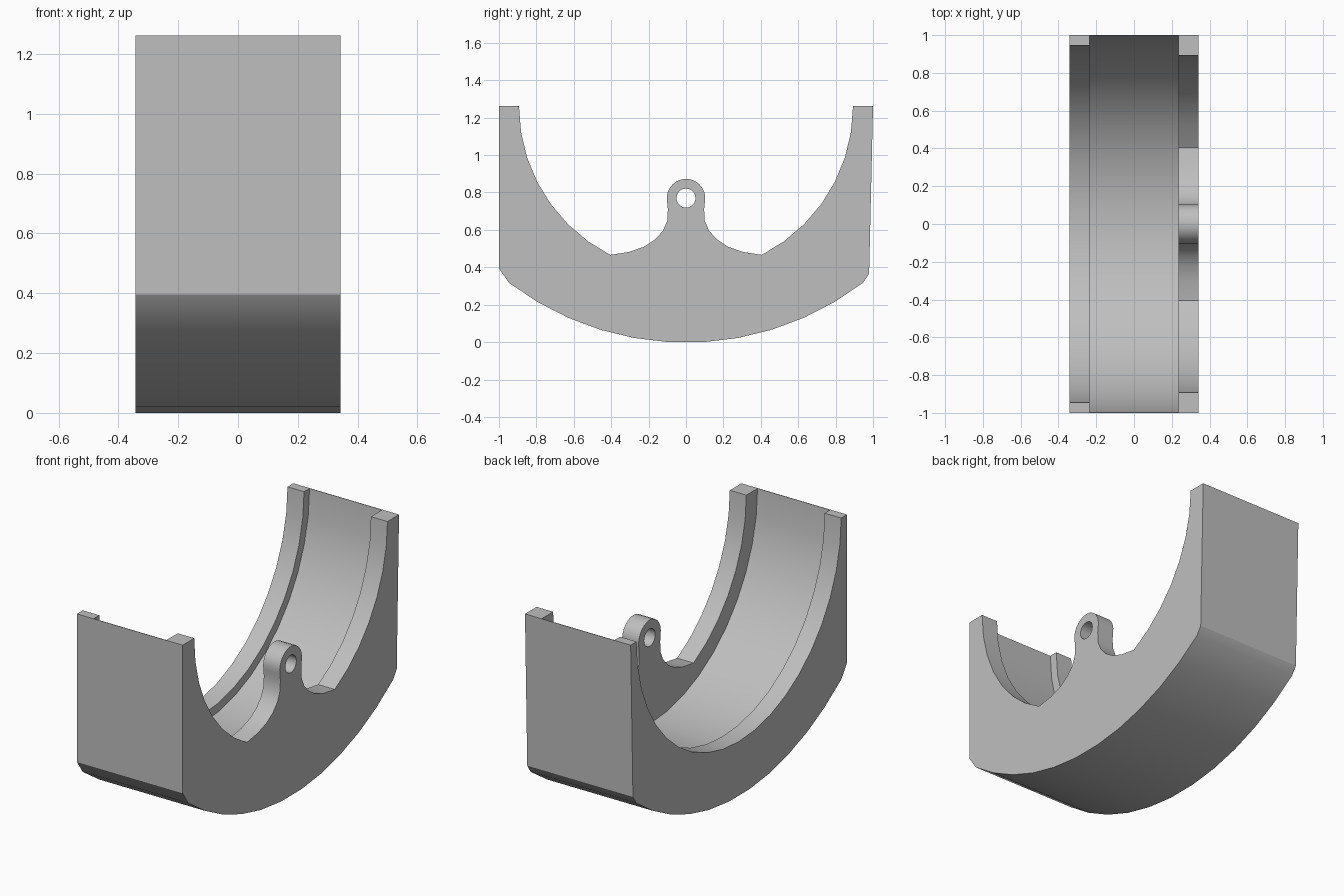
import bpy
import bmesh
from math import sin, cos, radians

if "Cube" in bpy.data.objects:
    bpy.data.objects.remove(bpy.data.objects["Cube"], do_unlink=True)

TOP = 1.262           # height of the open top, also the bore axis
HALF_W = 0.342        # half width of the cradle
WALL_X = 0.235        # inner face of the side walls

grey = bpy.data.materials.new("light_grey")
grey.use_nodes = True
colour = (0.52, 0.52, 0.52, 1)
grey.diffuse_color = colour
grey.node_tree.nodes["Principled BSDF"].inputs["Base Color"].default_value = colour


def arc(cy, cz, r, start, end, steps):
    """Points (y, z) on an arc; angles in degrees from +y towards +z."""
    angles = [radians(start + (end - start) * i / steps) for i in range(steps + 1)]
    return [(cy + r * cos(a), cz + r * sin(a)) for a in angles]


def outer_edge():
    """Outside of the cradle, from the front top round the belly to the back top."""
    r, half = 1.56, 37.4
    belly = arc(0, r * cos(radians(3.4)), r, -90 - half, -90 + half, 11)
    return [(-1, TOP), (-1, 0.395)] + belly + [(0.979, 0.366), (1, TOP)]


def slab(name, loops, x0, x1):
    """Fill the closed (y, z) loops, later loops being holes, and extrude along x."""
    bm = bmesh.new()
    edges = []
    for loop in loops:
        vs = [bm.verts.new((x0, y, z)) for y, z in loop]
        edges += [bm.edges.new((a, b)) for a, b in zip(vs, vs[1:] + vs[:1])]
    bmesh.ops.triangle_fill(bm, edges=edges, use_beauty=True)
    ext = bmesh.ops.extrude_face_region(bm, geom=bm.faces[:], use_keep_orig=True)
    moved = [g for g in ext["geom"] if isinstance(g, bmesh.types.BMVert)]
    bmesh.ops.translate(bm, verts=moved, vec=(x1 - x0, 0, 0))
    bmesh.ops.recalc_face_normals(bm, faces=bm.faces[:])
    mesh = bpy.data.meshes.new(name)
    bm.to_mesh(mesh)
    bm.free()
    mesh.materials.append(grey)
    ob = bpy.data.objects.new(name, mesh)
    bpy.context.collection.objects.link(ob)
    bpy.ops.object.select_all(action="DESELECT")
    ob.select_set(True)
    bpy.context.view_layer.objects.active = ob
    bpy.ops.object.shade_smooth_by_angle(angle=radians(28))


# Thin curved channel floor between the walls
slab("channel", [outer_edge() + arc(0, TOP, 0.997, 0, -180, 20)], -WALL_X, WALL_X)

# Plain rim wall
slab("rim_wall", [outer_edge() + arc(0, TOP, 0.946, 0, -180, 20)], -HALF_W, -WALL_X)

# Wall with a pierced lug rising from the middle
bore = arc(0, TOP, 0.893, 0, -63, 7)
neck = [(0.305, 0.482), (0.225, 0.51), (0.166, 0.548), (0.123, 0.596),
        (0.1, 0.65), (0.097, 0.71)]
right_half = bore + neck
left_half = [(-y, z) for y, z in reversed(right_half)]
eye = arc(0, 0.77, 0.103, -12, 192, 14)
hole = arc(0, 0.77, 0.051, 0, 360, 20)[:-1]
slab("lug_wall", [outer_edge() + right_half + eye + left_half, hole], WALL_X, HALF_W)
